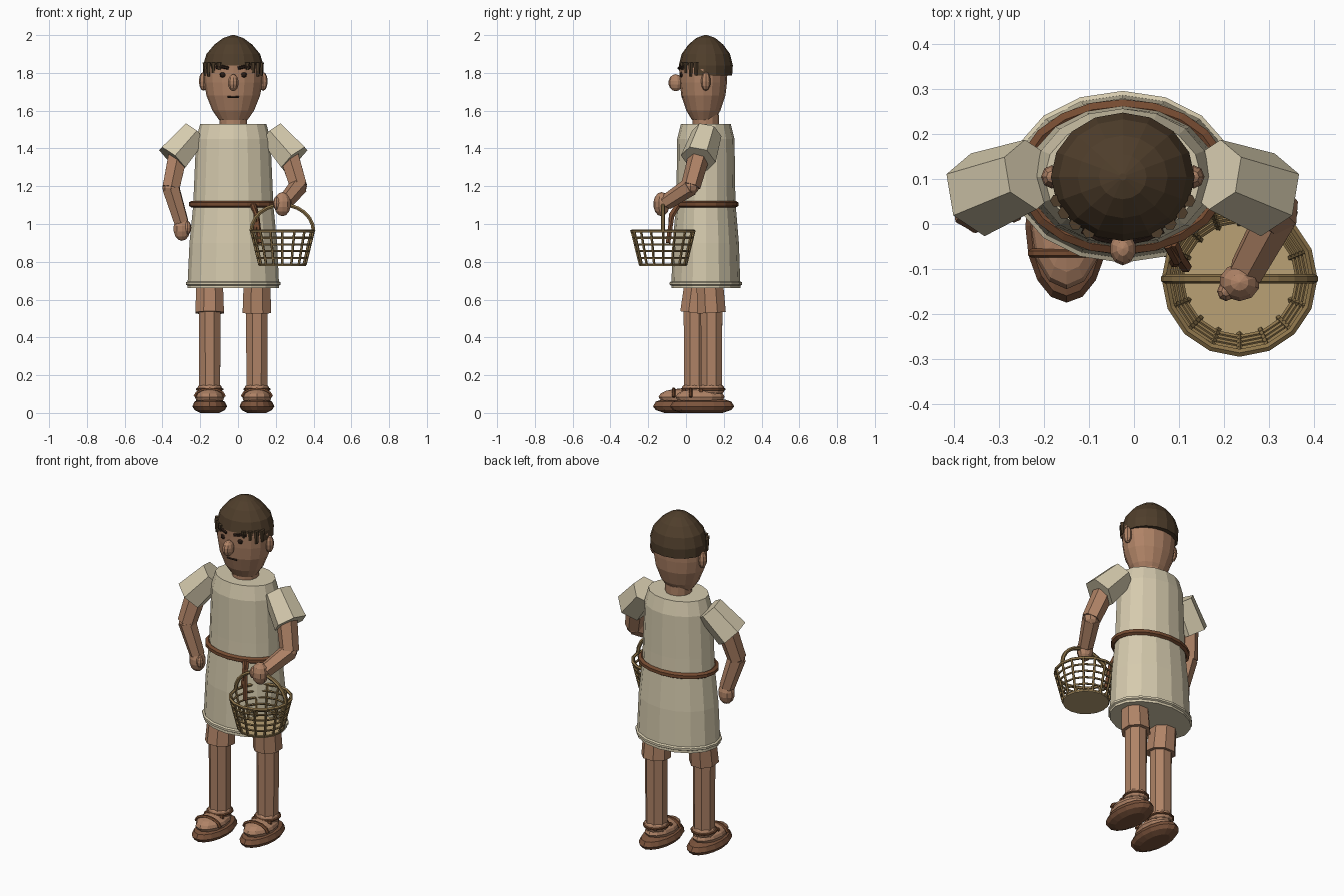
import bpy, bmesh
from math import sin, cos, pi, sqrt
from mathutils import Vector

if "Cube" in bpy.data.objects:
    bpy.data.objects.remove(bpy.data.objects["Cube"])

CX, CY = -0.025, 0.105   # body axis


def material(name, *srgb):
    lin = [(c / 255) ** 2.2 for c in srgb] + [1]
    m = bpy.data.materials.new(name)
    m.use_nodes = True
    m.diffuse_color = lin
    m.node_tree.nodes["Principled BSDF"].inputs["Base Color"].default_value = lin
    return m


linen = material("linen", 212, 201, 172)
skin = material("skin", 174, 130, 102)
hair_brown = material("hair brown", 80, 64, 47)
leather = material("belt leather", 116, 76, 52)
sole_brown = material("sole brown", 122, 84, 62)
dark = material("dark brown", 45, 33, 27)
wicker = material("wicker", 140, 116, 76)
wicker_base = material("wicker base", 184, 160, 116)


def finish(bm, name, *mats):
    bmesh.ops.recalc_face_normals(bm, faces=bm.faces)
    mesh = bpy.data.meshes.new(name)
    bm.to_mesh(mesh)
    bm.free()
    for m in mats:
        mesh.materials.append(m)
    ob = bpy.data.objects.new(name, mesh)
    bpy.context.collection.objects.link(ob)
    return ob


def loft(name, loops, mats, closed=False, rule=None):
    """Skin a list of point loops, capped unless closed."""
    bm = bmesh.new()
    rows = [[bm.verts.new(p) for p in loop] for loop in loops]
    n = len(rows[0])
    pairs = list(zip(rows, rows[1:])) + ([(rows[-1], rows[0])] if closed else [])
    for a, b in pairs:
        for i in range(n):
            j = (i + 1) % n
            bm.faces.new((a[i], a[j], b[j], b[i]))
    if not closed:
        bm.faces.new(rows[0][::-1])
        bm.faces.new(rows[-1])
    if rule:
        for f in bm.faces:
            f.material_index = rule(f.calc_center_median())
    return finish(bm, name, *mats)


def ellipse(cx, cy, z, rx, ry, n=16):
    return [Vector((cx + rx * sin(2 * pi * i / n), cy - ry * cos(2 * pi * i / n), z))
            for i in range(n)]


def lathe(name, rings, mat, cx=CX, cy=CY, n=16, rule=None):
    mats = mat if isinstance(mat, tuple) else (mat,)
    return loft(name, [ellipse(cx, cy, z, rx, ry, n) for z, rx, ry in rings], mats, rule=rule)


def tube(name, path, radii, mat, n=6, ref=(0, 0, 1), closed=False):
    """Sweep a polygon along a path."""
    path = [Vector(p) for p in path]
    if not isinstance(radii, (list, tuple)):
        radii = [radii] * len(path)
    loops, m = [], len(path)
    for k, p in enumerate(path):
        a = path[k - 1] if k or closed else p
        b = path[(k + 1) % m] if k < m - 1 or closed else p
        t = (b - a).normalized()
        u = Vector(ref)
        u = (u - t * t.dot(u)).normalized()
        v = t.cross(u)
        loops.append([p + radii[k] * (u * cos(2 * pi * i / n) + v * sin(2 * pi * i / n))
                      for i in range(n)])
    return loft(name, loops, (mat,), closed)


def ball(name, centre, size, mat, seg=10, rings=7):
    bm = bmesh.new()
    bmesh.ops.create_uvsphere(bm, u_segments=seg, v_segments=rings, radius=1)
    for v in bm.verts:
        v.co = Vector(centre) + Vector([c * s for c, s in zip(v.co, size)])
    return finish(bm, name, mat)


# Tunic, hem and belt
lathe("tunic", [(.66, .243, .183), (.9, .232, .175), (1.1, .212, .158), (1.2, .208, .155),
                (1.45, .197, .152), (1.53, .175, .132), (1.53, .09, .08)], linen)
tube("hem_cord", ellipse(CX, CY, .685, .24, .181), .012, linen, closed=True)
tube("belt", ellipse(CX, CY, 1.105, .22, .157, 20), .018, leather, closed=True)
tube("belt_tail_long", [(.085, -.04, 1.1), (.1, -.075, 1.04), (.115, -.095, .9)], .014, leather, ref=(1, 0, 0))
tube("belt_tail_short", [(.075, -.045, 1.1), (.095, -.08, 1.05), (.09, -.085, .97)], .012, leather, ref=(1, 0, 0))

# Neck and head
lathe("neck", [(1.5, .072, .07), (1.58, .075, .07)], skin, n=12)
lathe("head", [(1.55, .075, .06), (1.6, .11, .09), (1.68, .142, .117), (1.75, .154, .125),
               (1.82, .157, .128), (1.88, .13, .11)], skin, cy=.092)

# Hair cap, open over the forehead
lathe("hair", [(1.785, .159, .139), (1.84, .16, .143), (1.9, .142, .128), (1.95, .1, .092),
               (1.985, .053, .05), (2.0, .008, .008)], (hair_brown, skin),
      rule=lambda c: int(c.z < 1.83 and c.y < .03))


def face_y(x, rx=.159, ry=.139):
    return CY - ry * sqrt(max(0, 1 - (x / rx) ** 2))


for side, label in ((-1, "right"), (1, "left")):
    # Ears, eyes, brows and hair locks
    ball(label + "_ear", (CX + side * .158, .105, 1.755), (.024, .026, .05), skin, 8, 6)
    ball(label + "_eye", (CX + side * .055, face_y(.055) + .004, 1.79), (.017, .012, .015), dark, 8, 6)
    tube(label + "_brow", [(CX + side * x, face_y(x) - .004, z)
                           for x, z in ((.025, 1.825), (.055, 1.832), (.09, 1.83))], .009, dark)
    for k, (x, low) in enumerate(((.075, 1.815), (.105, 1.8), (.13, 1.78), (.147, 1.785))):
        tube(f"{label}_hair_lock_{k}", [(CX + side * x, face_y(x), 1.855), (CX + side * x, face_y(x), low)],
             [.015, .009], hair_brown, ref=(1, 0, 0))

ball("nose", (CX, -.055, 1.748), (.03, .038, .045), skin)
tube("mouth", [(CX - .03, -.02, 1.672), (CX + .03, -.02, 1.672)], .006, dark, n=4)

# Arms: sleeve, upper arm, forearm, hand
ARMS = {"right": (-1, (-.355, .03, 1.19), (-.3, .045, 1.01), (-.297, .045, .975)),
        "left": (1, (.32, .025, 1.2), (.25, -.105, 1.115), (.235, -.13, 1.105))}
for label, (side, elbow, wrist, palm) in ARMS.items():
    shoulder = (CX + side * .205, .11, 1.48)
    cuff = (CX + side * .323, .065, 1.345)
    tube(label + "_sleeve", [shoulder, cuff], [.08, .095], linen, ref=(0, 1, 0))
    tube(label + "_upper_arm", [(CX + side * .29, .075, 1.38), elbow], [.058, .052], skin, ref=(0, 1, 0))
    ball(label + "_elbow", elbow, (.045, .045, .045), skin, 8, 6)
    tube(label + "_forearm", [elbow, wrist], [.05, .042], skin, ref=(0, 1, .3))
    ball(label + "_hand", palm, (.047, .043, .064), skin)
    ball(label + "_thumb", (palm[0] - side * .03, palm[1] - .02, palm[2] + .005), (.02, .022, .035), skin, 8, 6)

# Legs and sandals
for label, x, y in (("right", CX - .125, .045), ("left", CX + .125, .135)):
    fy = y - .05
    tube(label + "_thigh", [(x, y, .53), (x, y * .6 + .042, .74)], [.082, .074], skin, n=8, ref=(.92, .38, 0))
    tube(label + "_shin", [(x, y, .1), (x, y, .56)], [.06, .062], skin, n=8, ref=(.92, .38, 0))
    lathe(label + "_sole", [(0, .05, .11), (.015, .08, .155), (.035, .092, .17), (.06, .08, .155),
                            (.072, .055, .12)], sole_brown, x, fy)
    ball(label + "_foot", (x, fy - .01, .085), (.078, .13, .045), skin, 12, 8)
    ball(label + "_ankle", (x, y, .125), (.067, .07, .042), skin, 12, 8)
    tube(label + "_ankle_strap", ellipse(x, y, .125, .066, .069, 12), .007, leather, closed=True)
    tube(label + "_toe_strap", [(x + .078 * cos(a), fy - .06, .085 + .04 * sin(a))
                                for a in [pi * k / 6 for k in range(7)]], .01, leather, ref=(0, 1, 0))
    for side in (-1, 1):
        ball(f"{label}_sandal_stud_{side}", (x + side * .05, y - .055, .115), (.014, .014, .014), leather, 6, 5)

# Basket: base, woven hoops, ribs, rim and handle
BX, BY, LOW, HIGH = .235, -.122, .785, .962


def basket_radius(z):
    return .122 + .043 * (z - LOW) / (HIGH - LOW)


lathe("basket_base", [(LOW - .008, .125, .125), (LOW + .006, .125, .125)], wicker_base, BX, BY)
HOOPS = 6
for k in range(HOOPS):
    z = LOW + (HIGH - LOW) * k / (HOOPS - 1)
    r = basket_radius(z)
    tube(f"basket_hoop_{k}", ellipse(BX, BY, z, r, r), .009 if k == HOOPS - 1 else .006,
         wicker, n=5, closed=True)
bottom = ellipse(BX, BY, LOW, .122, .122)
top = ellipse(BX, BY, HIGH, .165, .165)
for k, (a, b) in enumerate(zip(bottom, top)):
    tube(f"basket_rib_{k}", [a, b], .007, wicker, n=5, ref=(1, .2, 0))
tube("basket_handle", [(BX + .165 * cos(pi * k / 12), BY, HIGH + .14 * sin(pi * k / 12))
                       for k in range(13)], .011, wicker, ref=(0, 1, 0))
